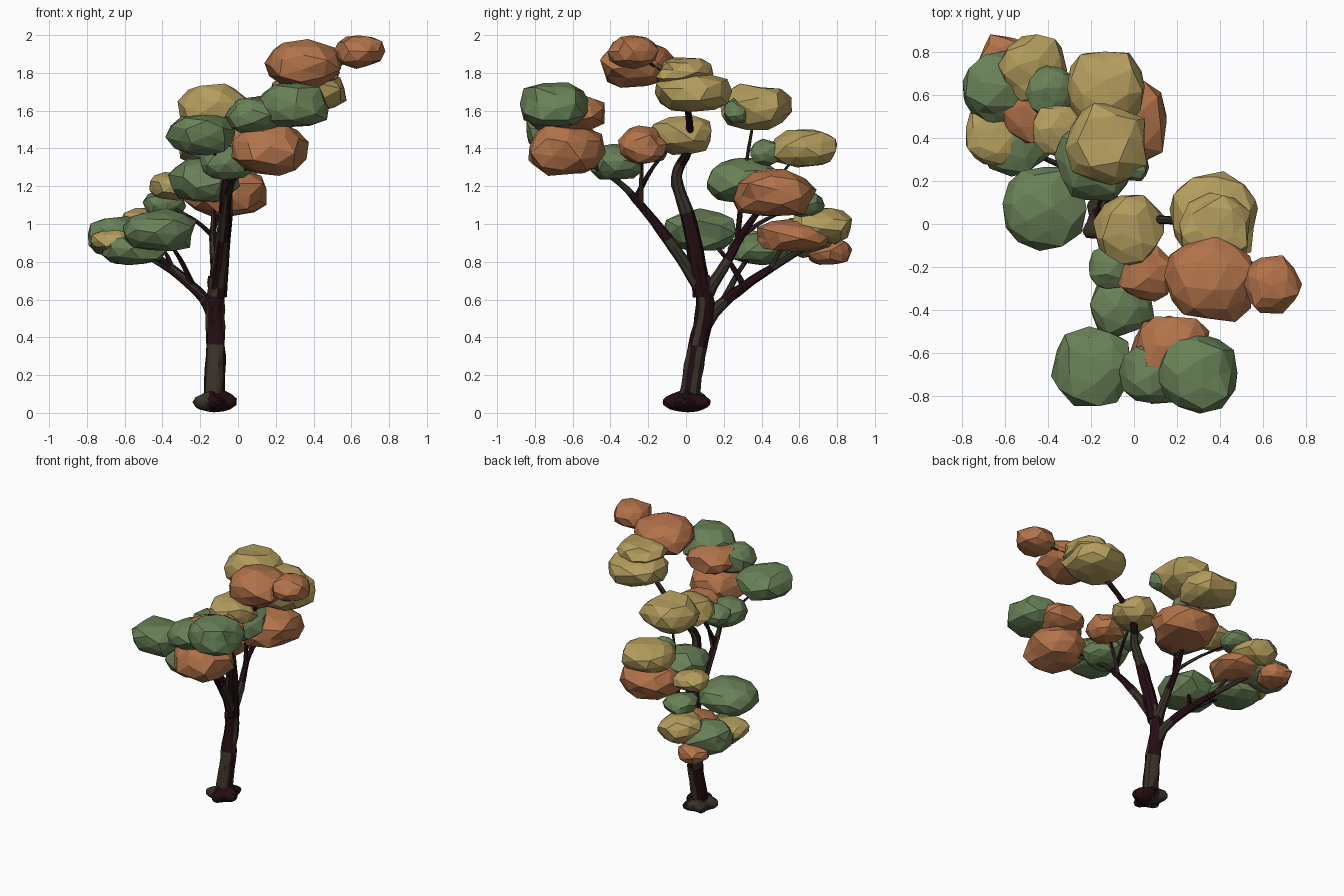
import bpy, bmesh, math, random
from mathutils import Vector, Euler

random.seed(7)
cube = bpy.data.objects.get("Cube")
if cube:
    bpy.data.objects.remove(cube, do_unlink=True)


def material(name, red, green_part, blue):
    mat = bpy.data.materials.new(name)
    mat.use_nodes = True
    rgba = (red, green_part, blue, 1)
    mat.diffuse_color = rgba
    bsdf = next(n for n in mat.node_tree.nodes if n.type == 'BSDF_PRINCIPLED')
    bsdf.inputs["Base Color"].default_value = rgba
    return mat


green = material("leaf_green", .14, .22, .095)
orange = material("leaf_orange", .445, .17, .068)
yellow = material("leaf_yellow", .45, .335, .11)
bark = [material("bark_brown", .04, .032, .021), material("bark_maroon", .017, .004, .006)]


def finish(bm, name, materials, smooth=False):
    bmesh.ops.recalc_face_normals(bm, faces=bm.faces[:])
    mesh = bpy.data.meshes.new(name)
    bm.to_mesh(mesh)
    bm.free()
    for mat in materials:
        mesh.materials.append(mat)
    obj = bpy.data.objects.new(name, mesh)
    bpy.context.collection.objects.link(obj)
    if smooth:
        bpy.ops.object.select_all(action='DESELECT')
        obj.select_set(True)
        bpy.context.view_layer.objects.active = obj
        bpy.ops.object.shade_smooth_by_angle(angle=math.radians(35))


def foliage(name, mat, x, y, z, radius, flatness=.63):
    """Faceted clump, fitted to a flattened box around its centre."""
    bm = bmesh.new()
    bmesh.ops.create_icosphere(bm, subdivisions=2, radius=1)
    turn = Euler([random.uniform(0, math.tau) for _ in "xyz"]).to_matrix()
    for v in bm.verts:
        v.co = turn @ v.co * random.uniform(.86, 1.1)
    center = Vector((x, y, z))
    for axis, half in enumerate((radius, radius, radius * flatness)):
        values = [v.co[axis] for v in bm.verts]
        low, high = min(values), max(values)
        for v in bm.verts:
            # Swell the clump a little towards its box
            unit = 2 * (v.co[axis] - low) / (high - low) - 1
            v.co[axis] = center[axis] + half * math.copysign(abs(unit) ** .87, unit)
    finish(bm, name, [mat])


def smooth_path(points, steps=5):
    """Catmull-Rom path through the points."""
    pts = [Vector(p) for p in points]
    pts = [2 * pts[0] - pts[1]] + pts + [2 * pts[-1] - pts[-2]]
    path = []
    for a, b, c, d in zip(pts, pts[1:], pts[2:], pts[3:]):
        for i in range(steps):
            t = i / steps
            path.append(.5 * (2 * b + (c - a) * t + (2 * a - 5 * b + 4 * c - d) * t * t
                              + (3 * b - a - 3 * c + d) * t ** 3))
    return path + [pts[-2]]


def limb(name, points, thick, thin, sides=8):
    """Tapered limb with patches of two bark colours; returns its path and radii."""
    path = smooth_path(points)
    last = len(path) - 1
    radii = [thick + (thin - thick) * (i / last) ** .8 for i in range(last + 1)]
    phase = random.randrange(2)
    bm = bmesh.new()
    rings = []
    side = Vector((1, 0, 0))
    for i, (p, radius) in enumerate(zip(path, radii)):
        direction = (path[min(i + 1, last)] - path[max(i - 1, 0)]).normalized()
        side = (side - direction * side.dot(direction)).normalized()
        other = direction.cross(side)
        ring = []
        for k in range(sides):
            a = math.tau * k / sides
            offset = side * math.cos(a) + other * math.sin(a)
            ring.append(bm.verts.new(p + offset * radius * random.uniform(.92, 1.08)))
        rings.append(ring)
    for i, (low, high) in enumerate(zip(rings, rings[1:])):
        for k in range(sides):
            n = (k + 1) % sides
            face = bm.faces.new((low[k], low[n], high[n], high[k]))
            face.material_index = (i // 6 + k // 3 + phase) % 2
    bm.faces.new(rings[0])
    bm.faces.new(rings[-1])
    finish(bm, name, bark, True)
    return path, radii


def twig(name, parent, fraction, clump):
    """Side limb that leaves its parent, rises first and ends inside a clump."""
    path, radii = parent
    i = round(fraction * (len(path) - 1))
    start, end = path[i], Vector(clump[:3])
    middle = start.lerp(end, .4)
    middle.z = (start.z + end.z) / 2
    limb(name, [start, middle, end], radii[i] * .75, .006)


# Foliage clumps: centre, radius and sometimes flatness
greens = [
    (.29, -.69, 1.63, .19), (.08, -.68, 1.57, .15, .68), (-.2, -.66, 1.47, .185, .58),
    (-.055, -.37, 1.33, .15), (-.11, -.2, 1.39, .1), (0, .27, 1.6, .07, 1),
    (-.1, .43, 1.38, .09, .8), (-.18, .3, 1.23, .19), (-.39, .62, 1.11, .115),
    (-.415, .07, .97, .195, .58), (-.55, .39, .87, .17, .52), (-.62, .63, .93, .175),
]
oranges = [
    (.645, -.28, 1.91, .135, .66), (.345, -.25, 1.85, .205), (.18, -.6, 1.59, .17, .6),
    (.17, -.63, 1.39, .205, .66), (.05, -.23, 1.42, .13, .78), (-.07, .47, 1.17, .222, .57),
    (-.45, .57, .94, .195, .44), (-.6, .76, .85, .12, .55),
]
yellows = [
    (.375, -.02, 1.81, .165, .43), (.37, .04, 1.7, .205, .52), (-.025, -.03, 1.47, .165),
    (-.13, .37, 1.62, .19, .65), (-.13, .62, 1.4, .18, .56), (-.35, .43, 1.2, .12),
    (-.47, .72, .99, .16, .6), (-.64, .4, .91, .14, .4),
]
for label, mat, clumps in (("green", green, greens), ("orange", orange, oranges),
                           ("yellow", yellow, yellows)):
    for number, clump in enumerate(clumps, 1):
        foliage(f"{label}_foliage_{number}", mat, *clump)

# Root flare with five lobes
foot = bmesh.new()
bmesh.ops.create_icosphere(foot, subdivisions=3, radius=1)
for v in foot.verts:
    a = math.atan2(v.co.y, v.co.x)
    spread = .105 + .02 * math.cos(5 * a + 1)
    bump = .012 * math.cos(3 * a) * max(v.co.z, 0)
    v.co = Vector((v.co.x * spread - .125, v.co.y * spread * 1.1 + .01, .058 + v.co.z * .055 + bump))
for f in foot.faces:
    swirl = math.sin(3 * math.atan2(f.normal.y, f.normal.x))
    f.material_index = int(f.normal.x + swirl / 2 > -.1)
finish(foot, "root_flare", bark, True)

# Trunk and main branches
limb("trunk", [(-.13, .01, .02), (-.12, .05, .3), (-.12, .1, .55), (-.11, .08, .72)], .057, .047, 10)
limb("top_branch", [(-.11, .09, .62), (-.07, .02, 1), (-.05, -.05, 1.25), (.05, .02, 1.43),
                    (.36, -.03, 1.72), oranges[0][:3]], .052, .006)
front = limb("front_branch", [(-.11, .09, .64), (-.08, -.06, .87), (-.06, -.24, 1.1),
                              (-.02, -.38, 1.24), oranges[3][:3]], .042, .008)
back = limb("back_branch", [(-.12, .1, .62), (-.12, .2, .77), (-.13, .32, .98),
                            oranges[5][:3]], .04, .01)
low = limb("low_branch", [(-.12, .08, .44), (-.15, .17, .56), (-.27, .35, .7),
                          (-.46, .59, .85), (-.57, .7, .9)], .045, .008)

# Side twigs: parent, place along it, clump it carries
for name, parent, fraction, clump in (
        ("front_twig_high", front, .85, greens[0]),
        ("front_twig_right", front, .72, greens[2]),
        ("front_twig_left", front, .5, oranges[4]),
        ("front_twig_inner", front, .55, yellows[2]),
        ("back_twig_high", back, .55, yellows[3]),
        ("back_twig_low", back, .6, greens[8]),
        ("back_twig_far", back, .85, yellows[4]),
        ("low_twig_right", low, .3, yellows[7]),
        ("low_twig_upper", low, .45, greens[9]),
        ("low_twig_middle", low, .6, oranges[6])):
    twig(name, parent, fraction, clump)
